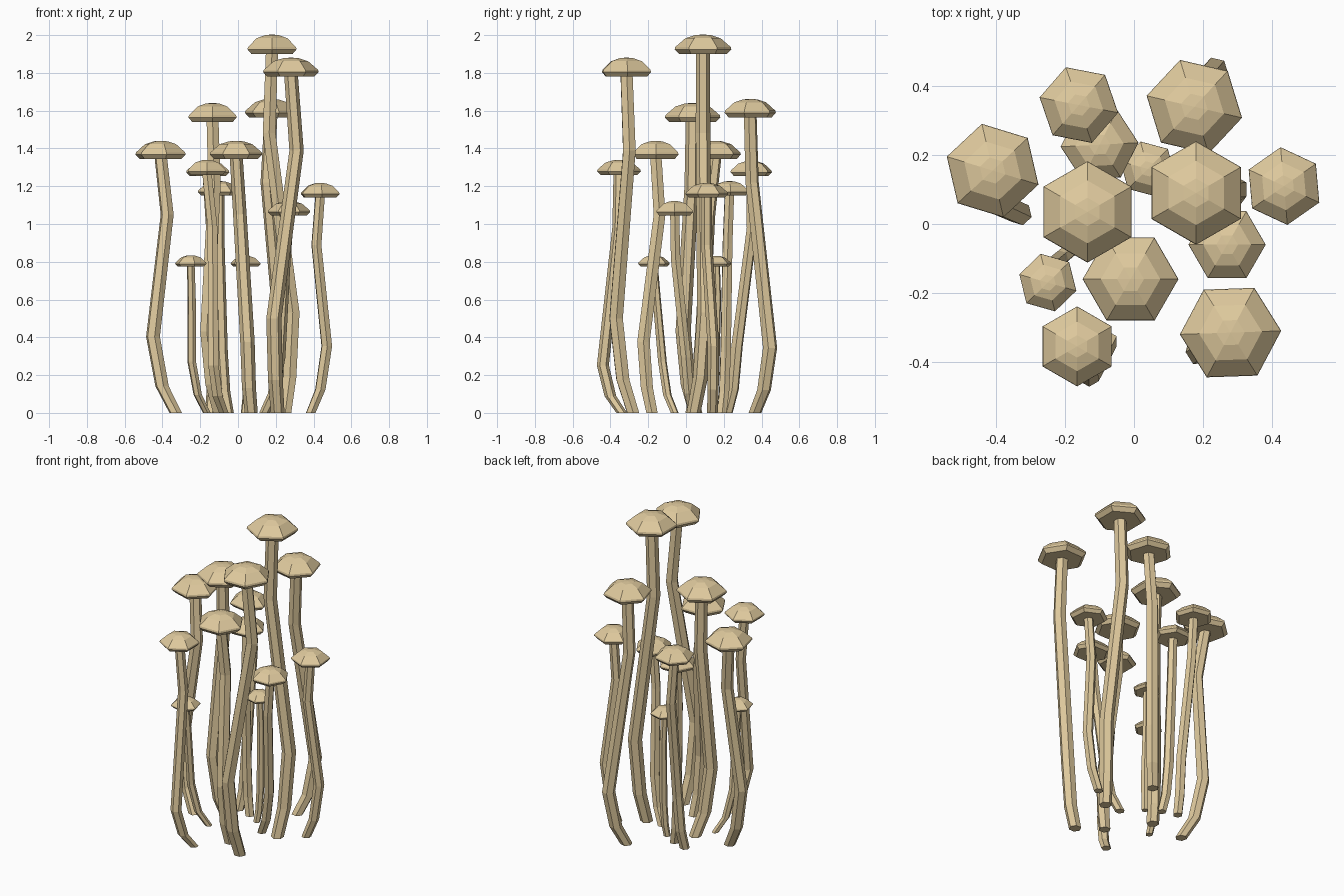
import bpy, math

SIDES = 6
tan = bpy.data.materials.new("mushroom_tan")
tan.diffuse_color = (0.74, 0.59, 0.34, 1)


def loft(name, rings, turn):
    """Hexagonal loft through horizontal rings (x, y, z, radius)."""
    verts, faces = [], []
    for x, y, z, r in rings:
        for i in range(SIDES):
            a = math.radians(turn) + math.tau * i / SIDES
            verts.append((x + r * math.cos(a), y + r * math.sin(a), z))
    for k in range(len(rings) - 1):
        for i in range(SIDES):
            j = (i + 1) % SIDES
            a, b = k * SIDES, (k + 1) * SIDES
            faces.append((a + i, a + j, b + j, b + i))
    faces.append(tuple(reversed(range(SIDES))))
    # shallow point closing the top
    x, y, z, r = rings[-1]
    verts.append((x, y, z + r * 0.08))
    top = (len(rings) - 1) * SIDES
    for i in range(SIDES):
        faces.append((top + i, top + (i + 1) % SIDES, len(verts) - 1))
    mesh = bpy.data.meshes.new(name)
    mesh.from_pydata(verts, [], faces)
    mesh.materials.append(tan)
    ob = bpy.data.objects.new(name, mesh)
    bpy.context.collection.objects.link(ob)


count = 0


def mushroom(cap, z, r, turn, base, bulge, upper, low=0.28):
    """cap, base, bulge, upper are (x, y); z is the cap underside;
    low is the height fraction of the bulge."""
    global count
    count += 1
    h = 0.68 * r
    s = 0.275 * r
    knee = [b + (m - b) * 0.6 for b, m in zip(base, bulge)]
    # bent stem
    loft(f"stem_{count}", [
        (*base, 0, s * 0.9),
        (*knee, z * low * 0.35, s * 0.97),
        (*bulge, z * low, s),
        (*upper, z * 0.78, s * 0.94),
        (*cap, z + h * 0.2, s * 0.9)], turn)
    # faceted cap
    profile = [(0.84, 0), (1, 0.24), (0.98, 0.36), (0.62, 0.82), (0.28, 0.98)]
    loft(f"cap_{count}", [(*cap, z + h * t, r * k) for k, t in profile], turn)


# tall group
mushroom((0.18, 0.09), 1.90, 0.15, 30, (0.25, 0.04), (0.29, 0.10), (0.165, 0.09))
mushroom((0.28, -0.315), 1.78, 0.147, 2, (0.21, -0.28), (0.19, -0.37), (0.31, -0.30))
mushroom((0.175, 0.34), 1.565, 0.142, 47, (0.165, 0.365), (0.235, 0.445), (0.155, 0.35), 0.22)
mushroom((-0.135, 0.035), 1.54, 0.147, 30, (-0.10, 0.05), (-0.165, -0.015), (-0.125, 0.03))

# middle group
mushroom((-0.41, 0.155), 1.345, 0.139, 43, (-0.33, 0.03), (-0.45, 0.085), (-0.375, 0.12), 0.3)
mushroom((-0.01, -0.16), 1.345, 0.139, 0, (0.07, -0.18), (0.05, -0.225), (0.01, -0.14))
mushroom((-0.16, 0.345), 1.255, 0.116, 49, (-0.145, 0.22), (-0.13, 0.27), (-0.14, 0.35))
mushroom((-0.165, -0.355), 1.26, 0.116, 30, (-0.075, -0.34), (-0.13, -0.44), (-0.135, -0.36), 0.2)
mushroom((-0.10, 0.23), 1.15, 0.113, 3, (-0.05, 0.19), (-0.085, 0.21), (-0.10, 0.22))
mushroom((0.435, 0.11), 1.14, 0.113, 35, (0.385, 0.14), (0.47, 0.145), (0.415, 0.11), 0.31)
mushroom((0.27, -0.06), 1.045, 0.112, 0, (0.14, 0.04), (0.22, 0.0), (0.25, -0.055))

# small group
mushroom((0.04, 0.16), 0.775, 0.082, 45, (0.035, 0.14), (0.05, 0.155), (0.045, 0.165))
mushroom((-0.25, -0.17), 0.775, 0.086, 44, (-0.165, -0.06), (-0.245, -0.125), (-0.245, -0.155), 0.35)
